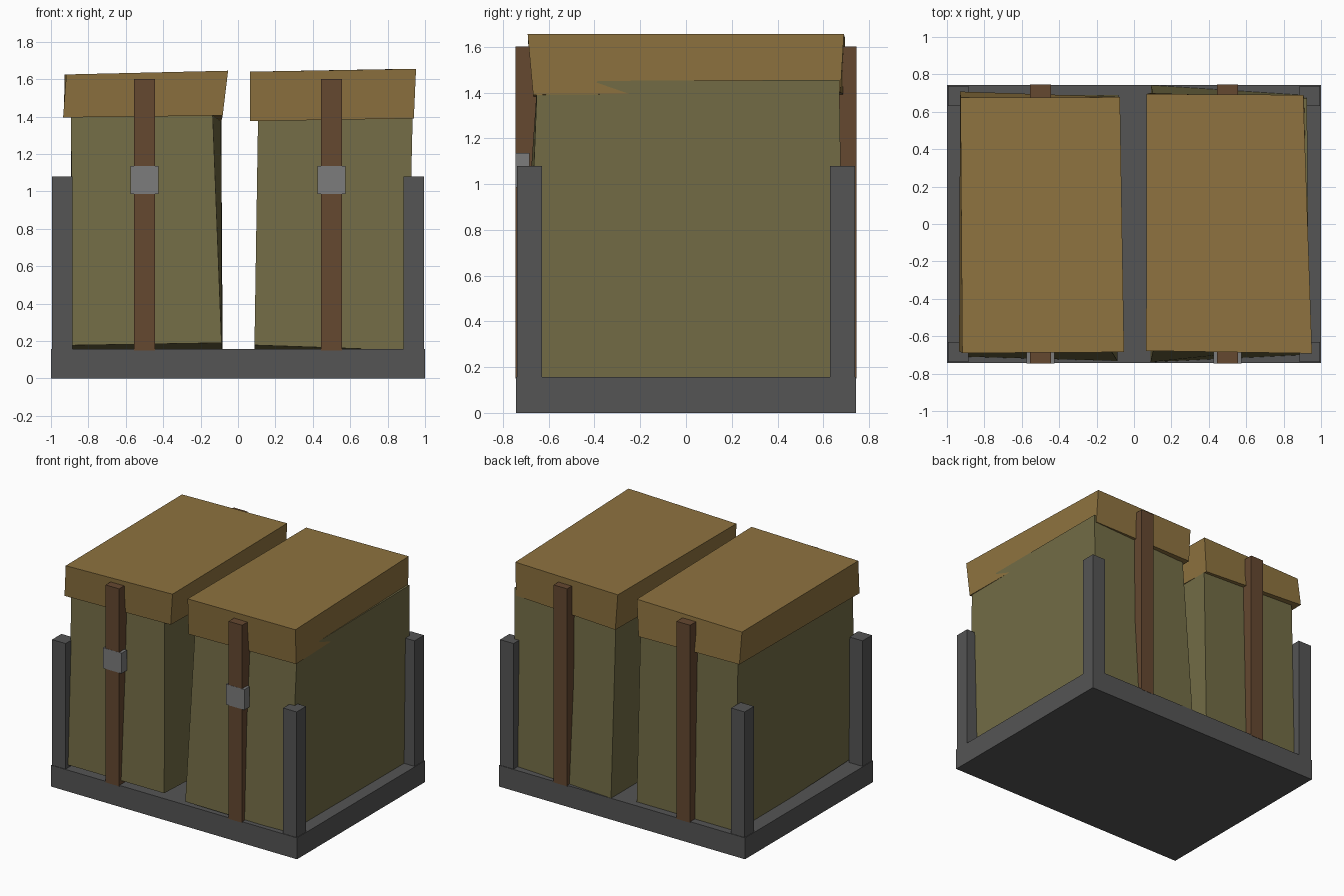
import bpy


def material(name, rgb):
    m = bpy.data.materials.new(name)
    m.diffuse_color = (*rgb, 1)
    return m


STEEL = material("dark_steel", (0.09, 0.09, 0.09))
CANVAS = material("olive_canvas", (0.17, 0.15, 0.06))
LID = material("tan_lid", (0.27, 0.17, 0.05))
LEATHER = material("brown_leather", (0.13, 0.065, 0.03))
METAL = material("buckle_metal", (0.2, 0.2, 0.2))


def hexahedron(name, bottom, top, mat):
    """Six-sided block; corners run front-left, front-right, back-right, back-left."""
    faces = [(3, 2, 1, 0), (4, 5, 6, 7)]
    faces += [(i, (i + 1) % 4, (i + 1) % 4 + 4, i + 4) for i in range(4)]
    me = bpy.data.meshes.new(name)
    me.from_pydata(bottom + top, [], faces)
    me.materials.append(mat)
    ob = bpy.data.objects.new(name, me)
    bpy.context.collection.objects.link(ob)
    return ob


def block(name, x, y, z, mat):
    x, y = sorted(x), sorted(y)
    ring = [(x[0], y[0]), (x[1], y[0]), (x[1], y[1]), (x[0], y[1])]
    return hexahedron(name, [(*p, z[0]) for p in ring], [(*p, z[1]) for p in ring], mat)


# Tray and corner posts
block("base_tray", (-1, 1), (-0.743, 0.743), (0, 0.157), STEEL)
for sx, side in ((-1, "left"), (1, "right")):
    for sy, end in ((-1, "front"), (1, "back")):
        block(f"{end}_{side}_post", (sx * 0.885, sx * 0.995), (sy * 0.63, sy * 0.739),
              (0.1, 1.08), STEEL)

# Uneven canvas packs
hexahedron("left_pack",
           [(-0.885, -0.71, 0.177), (-0.088, -0.732, 0.19), (-0.082, 0.69, 0.14), (-0.89, 0.69, 0.14)],
           [(-0.893, -0.66, 1.45), (-0.137, -0.655, 1.45), (-0.09, 0.655, 1.45), (-0.885, 0.66, 1.45)],
           CANVAS)
hexahedron("right_pack",
           [(0.088, -0.738, 0.178), (0.905, -0.70, 0.15), (0.91, 0.69, 0.14), (0.09, 0.743, 0.14)],
           [(0.108, -0.65, 1.45), (0.935, -0.65, 1.45), (0.925, 0.67, 1.455), (0.11, 0.655, 1.45)],
           CANVAS)

# Skewed lids
hexahedron("left_lid",
           [(-0.935, -0.68, 1.395), (-0.082, -0.665, 1.405), (-0.09, 0.68, 1.37), (-0.93, 0.708, 1.40)],
           [(-0.918, -0.69, 1.625), (-0.053, -0.685, 1.645), (-0.075, 0.678, 1.64), (-0.928, 0.675, 1.625)],
           LID)
hexahedron("right_lid",
           [(0.063, -0.665, 1.375), (0.94, -0.668, 1.39), (0.91, 0.675, 1.402), (0.085, 0.70, 1.38)],
           [(0.065, -0.678, 1.64), (0.952, -0.692, 1.655), (0.905, 0.69, 1.655), (0.068, 0.695, 1.64)],
           LID)

# Straps front and back, buckles on the front
for cx, side in ((-0.5, "left"), (0.5, "right")):
    for sy, end in ((-1, "front"), (1, "back")):
        block(f"{end}_{side}_strap", (cx - 0.055, cx + 0.055), (sy * 0.745, sy * 0.65),
              (0.15, 1.602), LEATHER)
    block(f"{side}_buckle", (cx - 0.075, cx + 0.075), (-0.746, -0.685), (0.985, 1.135), METAL)
